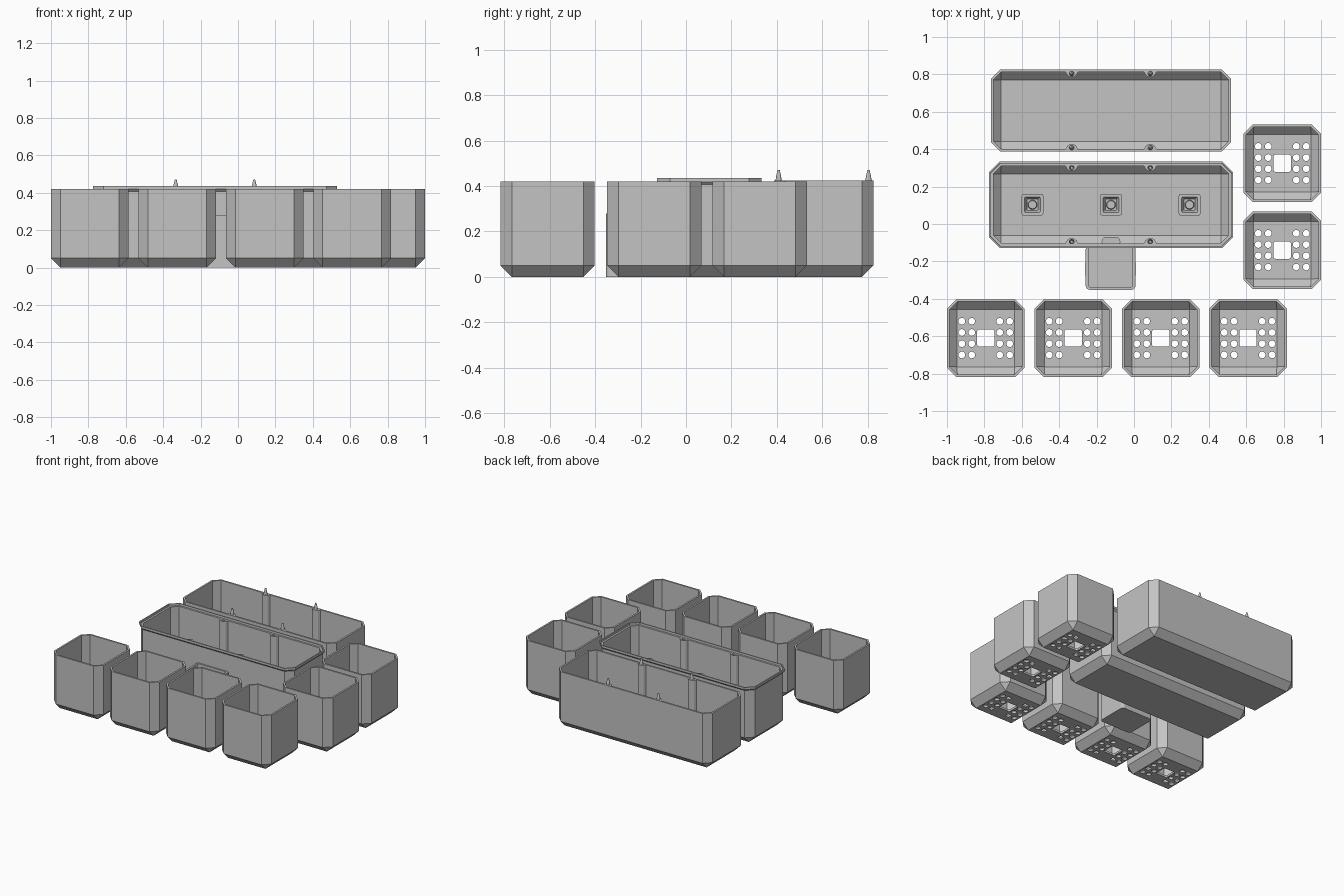
import bpy, bmesh, math

if "Cube" in bpy.data.objects:
    bpy.data.objects.remove(bpy.data.objects["Cube"])

GREY = bpy.data.materials.new("plain_grey")
GREY.diffuse_color = (0.55, 0.55, 0.55, 1)
GREY.use_nodes = True
GREY.node_tree.nodes["Principled BSDF"].inputs["Base Color"].default_value = GREY.diffuse_color


def make_object(name, bm, loc=(0, 0, 0)):
    bmesh.ops.remove_doubles(bm, verts=bm.verts, dist=1e-5)
    bmesh.ops.dissolve_degenerate(bm, dist=1e-5, edges=bm.edges)
    bmesh.ops.recalc_face_normals(bm, faces=bm.faces)
    me = bpy.data.meshes.new(name)
    bm.to_mesh(me)
    bm.free()
    me.materials.append(GREY)
    ob = bpy.data.objects.new(name, me)
    ob.location = loc
    bpy.context.collection.objects.link(ob)
    return ob


def octagon(hx, hy, c):
    pts = []
    for sx, sy in ((1, 1), (-1, 1), (-1, -1), (1, -1)):
        pair = [(sx * hx, sy * (hy - c)), (sx * (hx - c), sy * hy)]
        pts += pair if sx * sy > 0 else pair[::-1]
    return pts


def rounded(hx, hy, r, n=4):
    pts = []
    for q, (sx, sy) in enumerate(((1, 1), (-1, 1), (-1, -1), (1, -1))):
        for i in range(n + 1):
            a = math.pi / 2 * (q + i / n)
            pts.append((sx * (hx - r) + r * math.cos(a), sy * (hy - r) + r * math.sin(a)))
    return pts


def circle(r, n=16):
    return [(r * math.cos(2 * math.pi * i / n), r * math.sin(2 * math.pi * i / n)) for i in range(n)]


def loft(bm, sections, at=(0, 0)):
    """Join equal-length outlines (points, z) and cap both ends."""
    rings = [[bm.verts.new((x + at[0], y + at[1], z)) for x, y in pts] for pts, z in sections]
    for a, b in zip(rings, rings[1:]):
        for i in range(len(a)):
            j = (i + 1) % len(a)
            bm.faces.new((a[i], a[j], b[j], b[i]))
    bm.faces.new(rings[0][::-1])
    bm.faces.new(rings[-1])


def cut(ob, bm):
    cutter = make_object("cutter", bm)
    cutter.location = ob.location
    cutter.hide_render = True
    mod = ob.modifiers.new("cut", 'BOOLEAN')
    mod.operation, mod.solver, mod.object = 'DIFFERENCE', 'EXACT', cutter
    bpy.context.view_layer.update()
    bpy.context.view_layer.objects.active = ob
    bpy.ops.object.modifier_apply(modifier=mod.name)
    bpy.data.objects.remove(cutter)


def vessel(name, hx, hy, h, loc, lip=0.0):
    """Open container with chamfered corners and a chamfered base."""
    c, t = 0.05, 0.013
    outer = octagon(hx, hy, c)
    inner = octagon(hx - t, hy - t, c - t * 0.59)
    base_out = octagon(hx - c, hy - c, 0)
    base_in = octagon(hx - c - 0.004, hy - c - 0.004, 0)
    secs = [(base_out, 0), (outer, c)]
    if lip:
        wide = octagon(hx + lip, hy + lip, c + lip * 0.59)
        secs += [(outer, h - 0.028), (wide, h - 0.016), (wide, h), (octagon(hx + 0.002, hy + 0.002, c), h),
                 (octagon(hx + 0.001, hy + 0.001, c), h - 0.014), (inner, h - 0.014)]
    else:
        secs += [(outer, h), (inner, h)]
    secs += [(inner, c + 0.005), (base_in, 0.015)]
    bm = bmesh.new()
    loft(bm, secs)
    return make_object(name, bm, loc)


# Drained pots: sixteen round holes and a rounded square hole in each floor
pot = vessel("pot_1", 0.2075, 0.2075, 0.42, (-0.7925, -0.61, 0))
holes = bmesh.new()
for x in (-0.128, -0.075, 0.075, 0.128):
    for y in (-0.09, -0.03, 0.03, 0.09):
        loft(holes, [(circle(0.018), -0.02), (circle(0.018), 0.03)], (x, y))
square = rounded(0.046, 0.046, 0.01)
loft(holes, [(square, -0.02), (square, 0.03)])
cut(pot, holes)
spots = [(-0.325, -0.61), (0.143, -0.61), (0.61, -0.61), (0.7925, -0.14), (0.7925, 0.325)]
for i, (x, y) in enumerate(spots):
    copy = bpy.data.objects.new(f"pot_{i + 2}", pot.data)
    copy.location = (x, y, 0)
    bpy.context.collection.objects.link(copy)

# Long trays
HX, HY = 0.642, 0.219
BACK, MID = (-0.123, 0.606), (-0.123, 0.103)
vessel("back_tray", HX, HY, 0.425, (*BACK, 0))
vessel("reservoir_tray", HX, HY, 0.435, (*MID, 0), lip=0.011)


def column(cx, cy, x, side, top, socket):
    """Tapered wall column, with a pin on top or a socket in it."""
    prof = [(-0.038, 0.005), (0.038, 0.005), (0.024, 0.03), (0.012, 0.038), (-0.012, 0.038), (-0.024, 0.03)]
    pts = [(px, side * (HY - d)) for px, d in prof]
    bm = bmesh.new()
    loft(bm, [(pts, 0.046), (pts, top)])
    ob = make_object("socket_column" if socket else "pin_column", bm, (cx + x, cy, 0))
    at = (0, side * (HY - 0.021))
    bm = bmesh.new()
    if socket:
        loft(bm, [(circle(0.007, 12), top - 0.055), (circle(0.014, 12), top + 0.01)], at)
        cut(ob, bm)
    else:
        loft(bm, [(circle(0.014, 12), top - 0.005), (circle(0.011, 12), top + 0.02),
                  (circle(0.005, 12), top + 0.046)], at)
        make_object("pin", bm, ob.location)


for x in (-0.21, 0.21):
    for side in (-1, 1):
        column(*BACK, x, side, 0.424, False)
        column(*MID, x, side, 0.42, True)

# Square sockets on the reservoir floor, each with a round stub
for x in (-0.42, 0.0, 0.42):
    bm = bmesh.new()
    loft(bm, [(rounded(0.058, 0.058, 0.012), 0.01), (rounded(0.058, 0.058, 0.012), 0.05),
              (rounded(0.042, 0.042, 0.008), 0.05), (rounded(0.03, 0.03, 0.006), 0.02)])
    loft(bm, [(circle(0.026), 0.016), (circle(0.022), 0.045)])
    make_object("floor_socket", bm, (MID[0] + x, MID[1], 0))

# Filling box on the front of the reservoir
bm = bmesh.new()
loft(bm, [(rounded(0.133, 0.12, 0.022), 0), (rounded(0.133, 0.12, 0.022), 0.28),
          (rounded(0.118, 0.105, 0.01), 0.28), (rounded(0.118, 0.105, 0.01), 0.015)])
make_object("filling_box", bm, (-0.125, -0.232, 0))

# Small tabs on the sides of the filling box
for s in (-1, 1):
    bm = bmesh.new()
    loft(bm, [(rounded(0.004, 0.035, 0.002), 0.2), (rounded(0.004, 0.035, 0.002), 0.275)])
    make_object("side_tab", bm, (-0.125 + s * 0.132, -0.24, 0))

# Rounded inlet hump inside the reservoir, behind the filling box
bm = bmesh.new()
hump = rounded(0.05, 0.025, 0.024)
loft(bm, [(hump, 0.045), (hump, 0.12)])
make_object("inlet_hump", bm, (-0.123, -0.094, 0))
